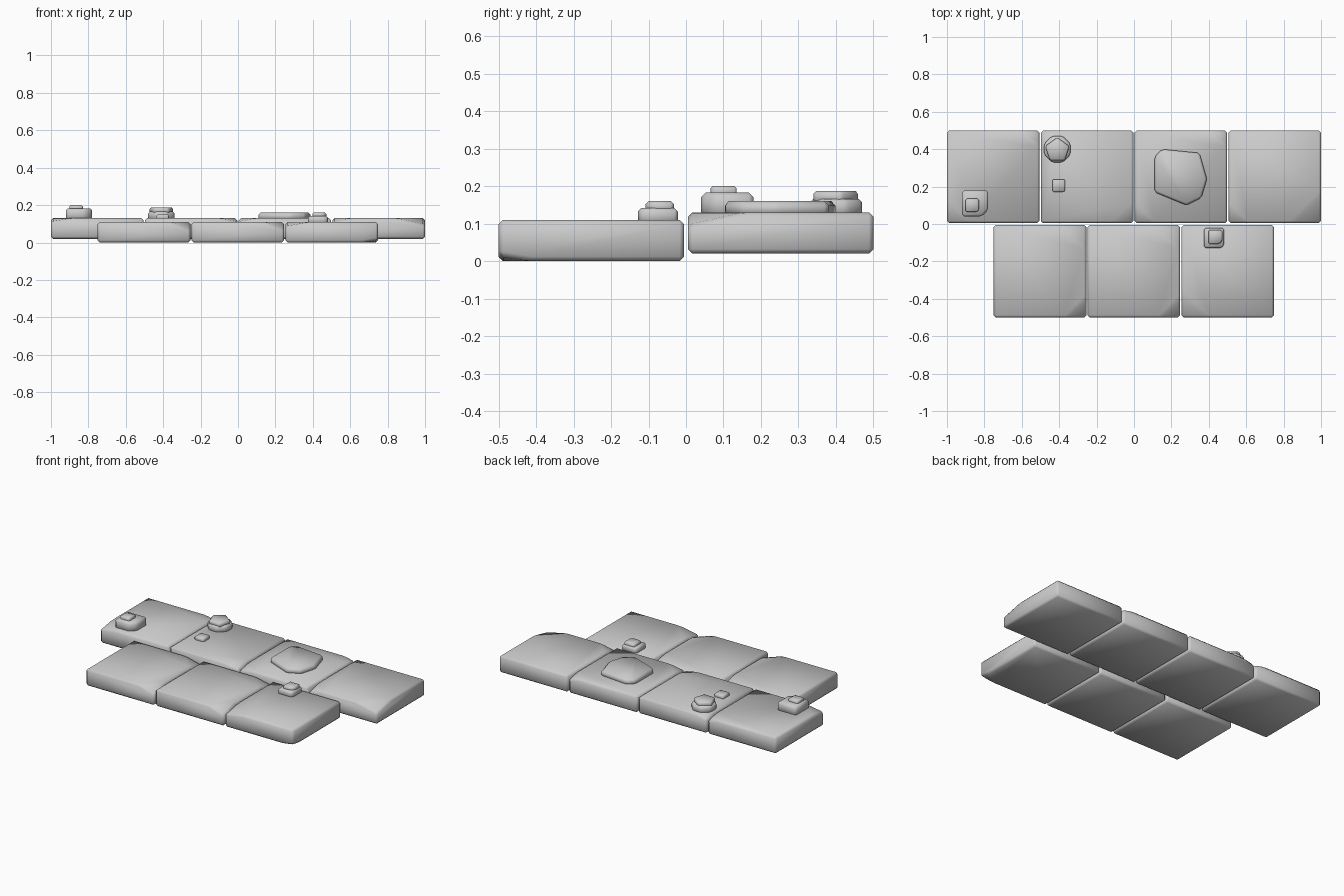
import bpy, bmesh
from math import sin, cos, tau
from mathutils import Vector

cube = bpy.data.objects.get("Cube")
if cube:
    bpy.data.objects.remove(cube)

stone = bpy.data.materials.new("stone grey")
stone.use_nodes = True
grey = (0.6, 0.6, 0.6, 1)
stone.diffuse_color = grey
stone.node_tree.nodes["Principled BSDF"].inputs["Base Color"].default_value = grey


def finish(name, bm, bevel):
    """Soften every edge and shade the whole part smooth."""
    bmesh.ops.recalc_face_normals(bm, faces=bm.faces)
    bmesh.ops.bevel(bm, geom=bm.edges[:], offset=bevel, segments=1,
                    affect='EDGES', clamp_overlap=True)
    for f in bm.faces:
        f.smooth = True
    me = bpy.data.meshes.new(name)
    bm.to_mesh(me)
    bm.free()
    me.materials.append(stone)
    bpy.context.collection.objects.link(bpy.data.objects.new(name, me))


def tile(name, cx, cy, z0, chips):
    """Square slab; each chip is (x side, y side, z side, reach, depth)."""
    half = Vector((0.2475, 0.2475, 0.055))
    centre = Vector((cx, cy, z0 + half.z))
    bm = bmesh.new()
    bmesh.ops.create_cube(bm, size=2)
    for v in bm.verts:
        v.co = centre + v.co * half
    for sx, sy, sz, reach, depth in chips:
        corner = centre + Vector((sx, sy, sz)) * half
        normal = Vector((sx / reach, sy / reach, sz / depth)).normalized()
        point = corner - Vector((0, 0, sz * depth))
        cut = bmesh.ops.bisect_plane(bm, geom=bm.verts[:] + bm.edges[:] + bm.faces[:],
                                     plane_co=point, plane_no=normal, clear_outer=True)
        rim = [e for e in cut["geom_cut"] if isinstance(e, bmesh.types.BMEdge)]
        bmesh.ops.contextual_create(bm, geom=rim)
    finish(name, bm, 0.012)


def rock(name, outline, z0, z1, bevel):
    """Flat pebble from an outline."""
    bm = bmesh.new()
    base = bm.faces.new([bm.verts.new((x, y, z0)) for x, y in outline])
    top = bmesh.ops.extrude_face_region(bm, geom=[base])["geom"]
    for v in top:
        if isinstance(v, bmesh.types.BMVert):
            v.co.z = z1
    finish(name, bm, bevel)


def block(cx, cy, r, chip=0.25):
    """Square outline with one clipped corner."""
    pts = [(-1, -1), (1 - chip, -1), (1, chip - 1), (1, 1), (-1, 1)]
    return [(cx + r * x, cy + r * y) for x, y in pts]


def ring(cx, cy, r, n, turn):
    return [(cx + r * cos(turn + tau * i / n), cy + r * sin(turn + tau * i / n))
            for i in range(n)]


# Back row, slightly raised
back_chips = [
    [(1, 1, 1, 0.08, 0.02), (-1, -1, 1, 0.12, 0.02)],
    [(-1, 1, 1, 0.08, 0.02), (1, -1, 1, 0.1, 0.02)],
    [(1, 1, 1, 0.08, 0.02), (-1, -1, 1, 0.1, 0.02)],
    [(1, -1, 1, 0.16, 0.035), (-1, -1, 1, 0.1, 0.025)],
]
for i, chips in enumerate(back_chips):
    tile(f"back_tile_{i + 1}", -0.7525 + i * 0.5017, 0.2525, 0.02, chips)

# Front row
front_chips = [
    [(1, -1, 1, 0.11, 0.04), (1, 1, 1, 0.12, 0.03)],
    [(1, -1, 1, 0.11, 0.04), (1, 1, 1, 0.12, 0.025)],
    [(-1, -1, 1, 0.14, 0.025), (1, -1, -1, 0.09, 0.015)],
]
for i, chips in enumerate(front_chips):
    tile(f"front_tile_{i + 1}", -0.5025 + i * 0.5017, -0.2525, 0, chips)

# Stacked pebbles
rock("corner_pebble", block(-0.85, 0.11, 0.07, 0.5), 0.12, 0.183, 0.012)
rock("corner_pebble_cap", block(-0.865, 0.1, 0.035), 0.17, 0.2, 0.008)
rock("rear_pebble", ring(-0.41, 0.4, 0.076, 8, tau / 16), 0.12, 0.166, 0.01)
rock("rear_pebble_cap", ring(-0.41, 0.395, 0.068, 5, tau / 4), 0.155, 0.187, 0.008)
rock("small_pebble", block(-0.402, 0.205, 0.034), 0.12, 0.15, 0.007)
rock("front_pebble", block(0.428, -0.075, 0.053), 0.1, 0.142, 0.009)
rock("front_pebble_cap", block(0.435, -0.07, 0.038, 0.5), 0.13, 0.16, 0.008)

# Broad flat slab
rock("broad_slab", [(0.11, 0.17), (0.28, 0.1), (0.36, 0.14), (0.39, 0.24), (0.35, 0.38),
                    (0.15, 0.4), (0.11, 0.36)], 0.12, 0.16, 0.012)
